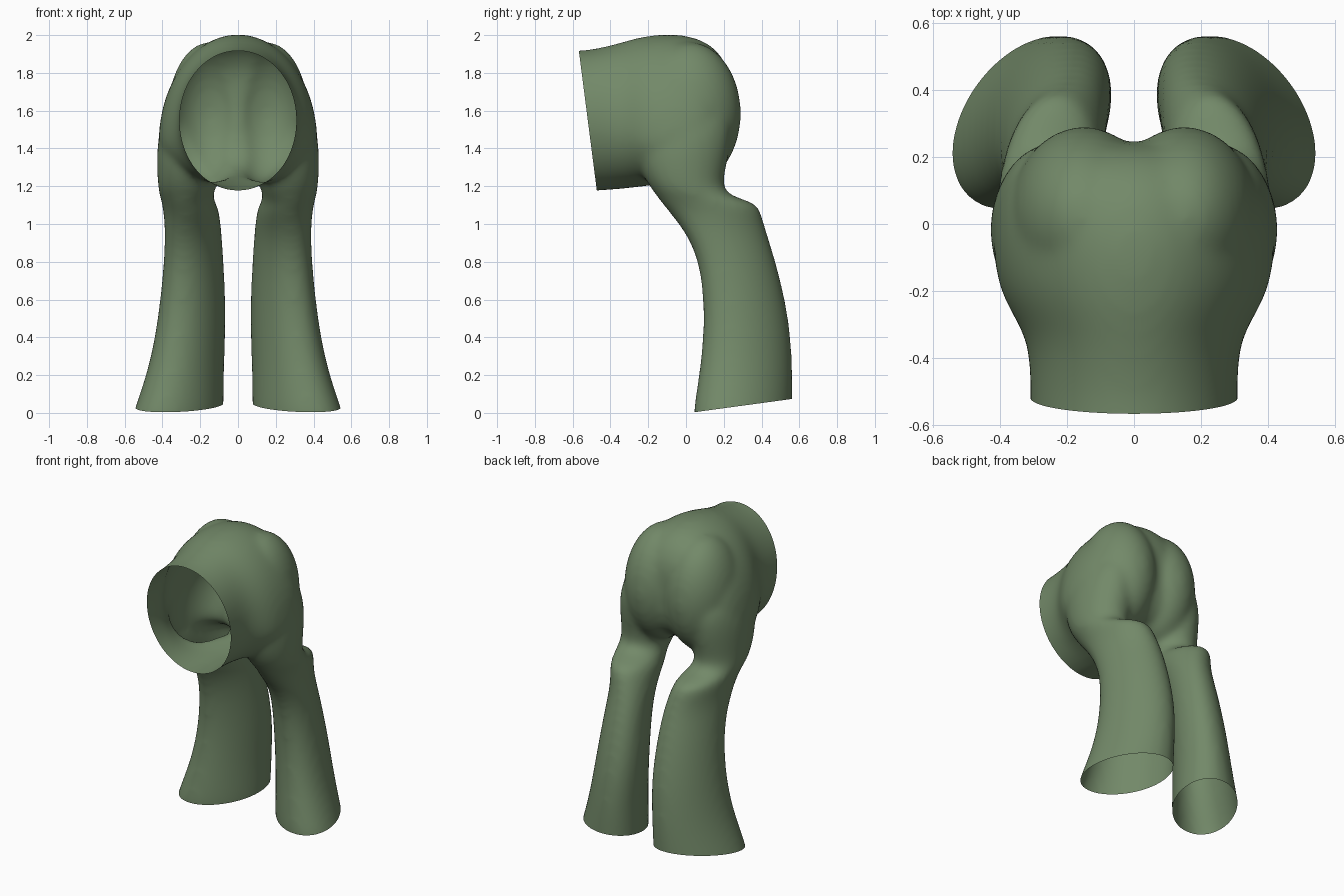
import bpy, bmesh, math
from mathutils import Matrix

if "Cube" in bpy.data.objects:
    bpy.data.objects.remove(bpy.data.objects["Cube"])

SIDES = 24
bm = bmesh.new()

def loft(rings):
    """Skin a closed tube through rings of points."""
    loops = [[bm.verts.new(p) for p in r] for r in rings]
    for a, b in zip(loops, loops[1:]):
        for i in range(SIDES):
            j = (i + 1) % SIDES
            bm.faces.new((a[i], a[j], b[j], b[i]))
    bm.faces.new(loops[0][::-1])
    bm.faces.new(loops[-1])

def angles():
    return [2 * math.pi * i / SIDES for i in range(SIDES)]

def hip_ring(y, rx, z0, zc, z1):
    """Egg-shaped section, widest at height zc."""
    return [(rx * math.cos(a), y, zc + math.sin(a) * (z1 - zc if math.sin(a) > 0 else zc - z0))
            for a in angles()]

def leg_ring(side, z, x0, x1, y0, y1):
    """Oval section, skewed below the knee fold so the back leans inward."""
    xc, rx, yc, ry = (x0 + x1) / 2, (x1 - x0) / 2, (y0 + y1) / 2, (y1 - y0) / 2
    k = 0.32 if z < 1.0 else 0.15 if z < 1.12 else 0
    c = math.sqrt(1 - k * k)
    return [(side * (xc + rx * (c * math.cos(a) - k * math.sin(a))), yc + ry * math.sin(a), z)
            for a in angles()]

# hips: y, half width, bottom, widest height, top
loft([hip_ring(*r) for r in (
    (-0.72, 0.315, 1.16, 1.55, 1.92), (-0.60, 0.315, 1.165, 1.55, 1.92),
    (-0.50, 0.312, 1.17, 1.55, 1.925), (-0.36, 0.316, 1.18, 1.53, 1.96),
    (-0.28, 0.36, 1.19, 1.49, 1.985), (-0.19, 0.412, 1.20, 1.45, 2.005),
    (-0.05, 0.43, 1.23, 1.43, 2.015), (0.08, 0.415, 1.27, 1.43, 1.985),
    (0.16, 0.365, 1.31, 1.45, 1.93), (0.215, 0.28, 1.38, 1.52, 1.85),
    (0.245, 0.16, 1.48, 1.6, 1.75))])

# legs: z, inner x, outer x, front y, back y
LEG = ((-0.14, 0.08, 0.60, 0.025, 0.565), (0.04, 0.073, 0.543, 0.04, 0.565),
       (0.25, 0.073, 0.47, 0.075, 0.567), (0.50, 0.061, 0.424, 0.097, 0.55),
       (0.78, 0.073, 0.394, 0.075, 0.485), (0.95, 0.085, 0.388, 0.0, 0.43),
       (1.06, 0.095, 0.395, -0.09, 0.40), (1.11, 0.115, 0.405, -0.13, 0.38),
       (1.145, 0.13, 0.415, -0.155, 0.25), (1.19, 0.12, 0.425, -0.19, 0.19),
       (1.30, 0.09, 0.432, -0.255, 0.215), (1.45, 0.08, 0.43, -0.28, 0.245),
       (1.58, 0.10, 0.39, -0.20, 0.24), (1.68, 0.16, 0.32, -0.08, 0.15))
for side in (-1, 1):
    loft([leg_ring(side, *r) for r in LEG])
    # rounded seat lobe
    bmesh.ops.create_uvsphere(bm, u_segments=24, v_segments=16, radius=1,
        matrix=Matrix.Translation((side * 0.15, 0.02, 1.585)) @ Matrix.Diagonal((0.225, 0.275, 0.38, 1)))
bmesh.ops.recalc_face_normals(bm, faces=bm.faces)
raw = bpy.data.meshes.new("trousers_raw")
bm.to_mesh(raw)
bm.free()

# fuse the parts into one smooth skin
trousers = bpy.data.objects.new("trousers", raw)
bpy.context.collection.objects.link(trousers)
m = trousers.modifiers.new("round", 'SUBSURF')
m.levels = 2
m = trousers.modifiers.new("fuse", 'REMESH')
m.mode, m.voxel_size = 'VOXEL', 0.018
m = trousers.modifiers.new("soften", 'SMOOTH')
m.factor, m.iterations = 0.5, 14
fused = bpy.data.meshes.new_from_object(trousers.evaluated_get(bpy.context.evaluated_depsgraph_get()))
trousers.modifiers.clear()
trousers.data = fused

# cut open the waist and the leg hems
bm = bmesh.new()
bm.from_mesh(fused)
for co, no in (((0, -0.565, 1.9), (0, -0.70, -0.09)),
               ((0, 0.04, 0.003), (0, 0.07, -0.515))):
    bmesh.ops.bisect_plane(bm, geom=bm.verts[:] + bm.edges[:] + bm.faces[:],
                           plane_co=co, plane_no=no, clear_outer=True)
for f in bm.faces:
    f.smooth = True
bm.to_mesh(fused)
bm.free()

# green cloth
cloth = bpy.data.materials.new("green_cloth")
cloth.diffuse_color = (0.17, 0.25, 0.14, 1)
cloth.use_nodes = True
cloth.node_tree.nodes["Principled BSDF"].inputs["Base Color"].default_value = cloth.diffuse_color
fused.materials.clear()
fused.materials.append(cloth)
